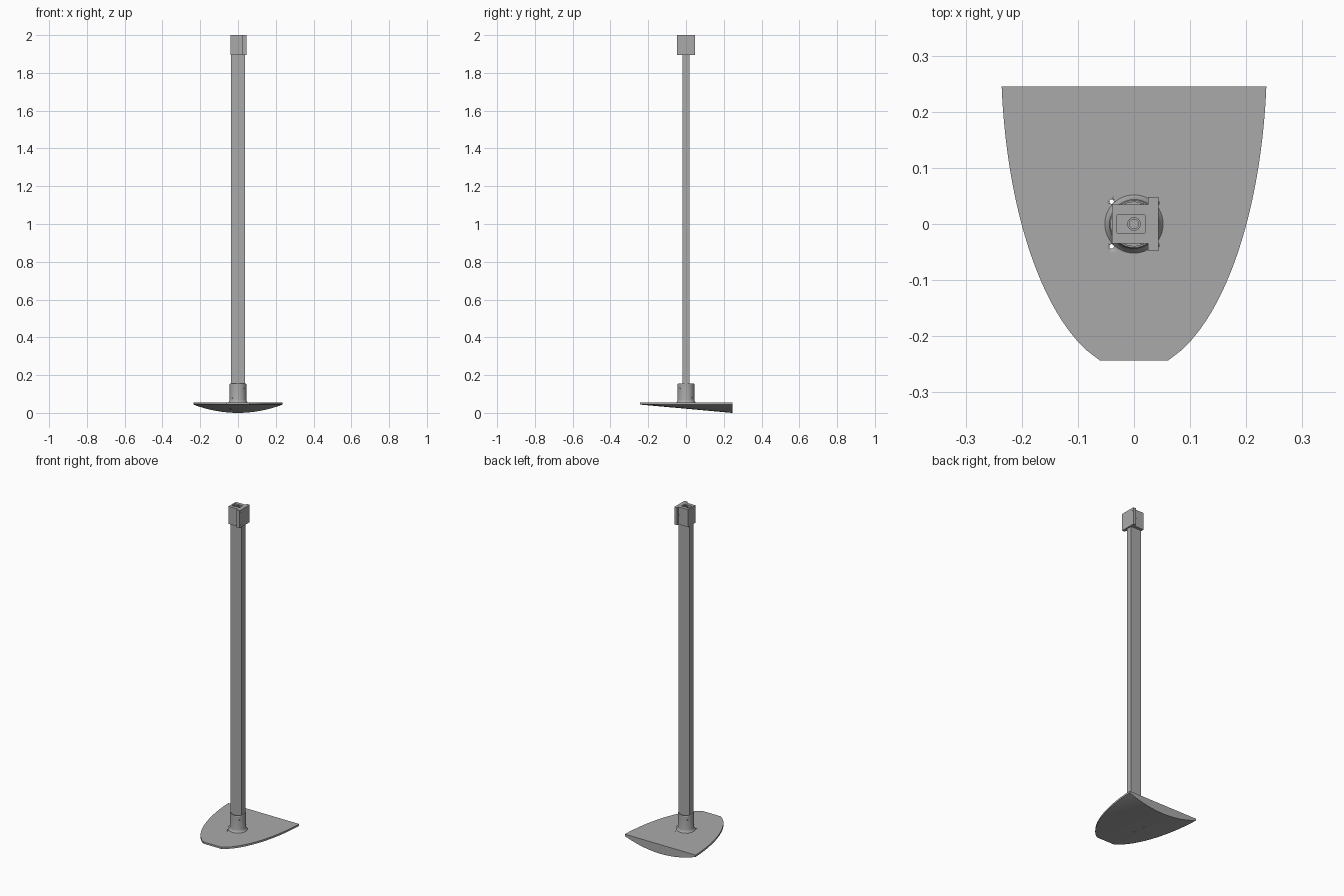
import bpy, bmesh, math
from mathutils import Matrix

cube = bpy.data.objects.get("Cube")
if cube:
    bpy.data.objects.remove(cube, do_unlink=True)

grey = bpy.data.materials.new("plain_grey")
grey.use_nodes = True
COLOUR = (0.4, 0.4, 0.4, 1)
grey.diffuse_color = COLOUR
grey.node_tree.nodes["Principled BSDF"].inputs["Base Color"].default_value = COLOUR


def finish(name, bm, smooth=False):
    bmesh.ops.recalc_face_normals(bm, faces=bm.faces)
    mesh = bpy.data.meshes.new(name)
    bm.to_mesh(mesh)
    bm.free()
    ob = bpy.data.objects.new(name, mesh)
    bpy.context.collection.objects.link(ob)
    mesh.materials.append(grey)
    if smooth:
        bpy.ops.object.select_all(action='DESELECT')
        ob.select_set(True)
        bpy.context.view_layer.objects.active = ob
        bpy.ops.object.shade_smooth_by_angle(angle=math.radians(30))
    return ob


def box(name, x, y, z):
    bm = bmesh.new()
    size = [b - a for a, b in (x, y, z)]
    mid = [(a + b) / 2 for a, b in (x, y, z)]
    bmesh.ops.create_cube(bm, size=1, matrix=Matrix.Translation(mid) @ Matrix.Diagonal((*size, 1)))
    return finish(name, bm)


def rod(name, centre, r, depth, axis='Z', segments=20):
    bm = bmesh.new()
    turn = Matrix.Rotation(math.pi / 2, 4, 'Y' if axis == 'X' else 'X') if axis != 'Z' else Matrix()
    bmesh.ops.create_cone(bm, cap_ends=True, segments=segments, radius1=r, radius2=r,
                          depth=depth, matrix=Matrix.Translation(centre) @ turn)
    return finish(name, bm, True)


def lathe(name, profile, segments=48):
    """Closed ring profile turned round the z axis."""
    bm = bmesh.new()
    rings = []
    for i in range(segments):
        a = math.tau * i / segments
        rings.append([bm.verts.new((r * math.cos(a), r * math.sin(a), z)) for r, z in profile])
    n = len(profile)
    for i in range(segments):
        p, q = rings[i], rings[(i + 1) % segments]
        for j in range(n):
            k = (j + 1) % n
            bm.faces.new((p[j], q[j], q[k], p[k]))
    return finish(name, bm, True)


def cut(ob, cutters):
    for c in cutters:
        c.hide_render = True
        c.hide_viewport = True
        c.display_type = 'WIRE'
        mod = ob.modifiers.new("cut", 'BOOLEAN')
        mod.operation = 'DIFFERENCE'
        mod.object = c
        mod.solver = 'EXACT'


# Base foot: flat top, curved outline, underside bulging towards the back
FRONT, BACK, TOP, RIM = -0.243, 0.245, 0.055, 0.011
ROWS, COLS = 28, 24
bm = bmesh.new()
top, under = [], []
for i in range(ROWS + 1):
    t = i / ROWS
    y = FRONT + (BACK - FRONT) * t
    w = 0.237 * math.sqrt(1 - ((0.3 - y) / 0.562) ** 2)
    us = [2 * j / COLS - 1 for j in range(COLS + 1)]
    top.append([bm.verts.new((u * w, y, TOP)) for u in us])
    under.append([bm.verts.new((u * w, y, TOP - RIM - (TOP - RIM) * t * (1 - u * u))) for u in us])
for i in range(ROWS):
    for j in range(COLS):
        for g in (top, under):
            bm.faces.new((g[i][j], g[i][j + 1], g[i + 1][j + 1], g[i + 1][j]))
    for j in (0, COLS):
        bm.faces.new((top[i][j], top[i + 1][j], under[i + 1][j], under[i][j]))
for i in (0, ROWS):
    bm.faces.new(top[i] + under[i][::-1])
foot = finish("base_foot", bm, True)
cut(foot, [rod("foot_hole_cutter", (-0.04, s * 0.04, 0.03), 0.004, 0.2) for s in (-1, 1)])

# Round socket holding the post, with a small flared skirt
lathe("post_socket", [(0.052, TOP), (0.046, 0.062), (0.044, 0.07), (0.044, 0.152),
                      (0.042, 0.155), (0.039, 0.155), (0.039, TOP)])
for i in range(4):
    a = math.tau * (i + 0.5) / 4
    rod("socket_screw", (0.043 * math.cos(a), 0.043 * math.sin(a), 0.13 if i % 2 else 0.08),
        0.003, 0.004, 'X', 12)
for i in range(12):
    a = math.tau * i / 12
    rod("skirt_rivet", (0.064 * math.cos(a), 0.064 * math.sin(a), TOP), 0.0015, 0.002, 'Z', 8)

# Rectangular post
box("post", (-0.036, 0.036), (-0.018, 0.018), (TOP, 1.97))

# Head clamp: face plate, body with a side slot, top boss
plate = box("head_plate", (0.025, 0.044), (-0.048, 0.048), (1.895, 2.0))
body = box("head_body", (-0.039, 0.025), (-0.035, 0.035), (1.895, 2.0))
cut(body, [box("top_slot_cutter", (-0.03, 0.02), (-0.016, 0.016), (1.985, 2.05))])
lathe("head_boss", [(0.008, 1.98), (0.012, 1.98), (0.012, 1.998), (0.008, 1.998)], 24)
for y in (-0.038, 0.038):
    for z in (1.91, 1.985):
        rod("plate_screw", (0.044, y, z), 0.003, 0.003, 'X', 12)
for s in (-1, 1):
    rod("body_screw", (0.015, s * 0.035, 1.95), 0.003, 0.003, 'Y', 12)
